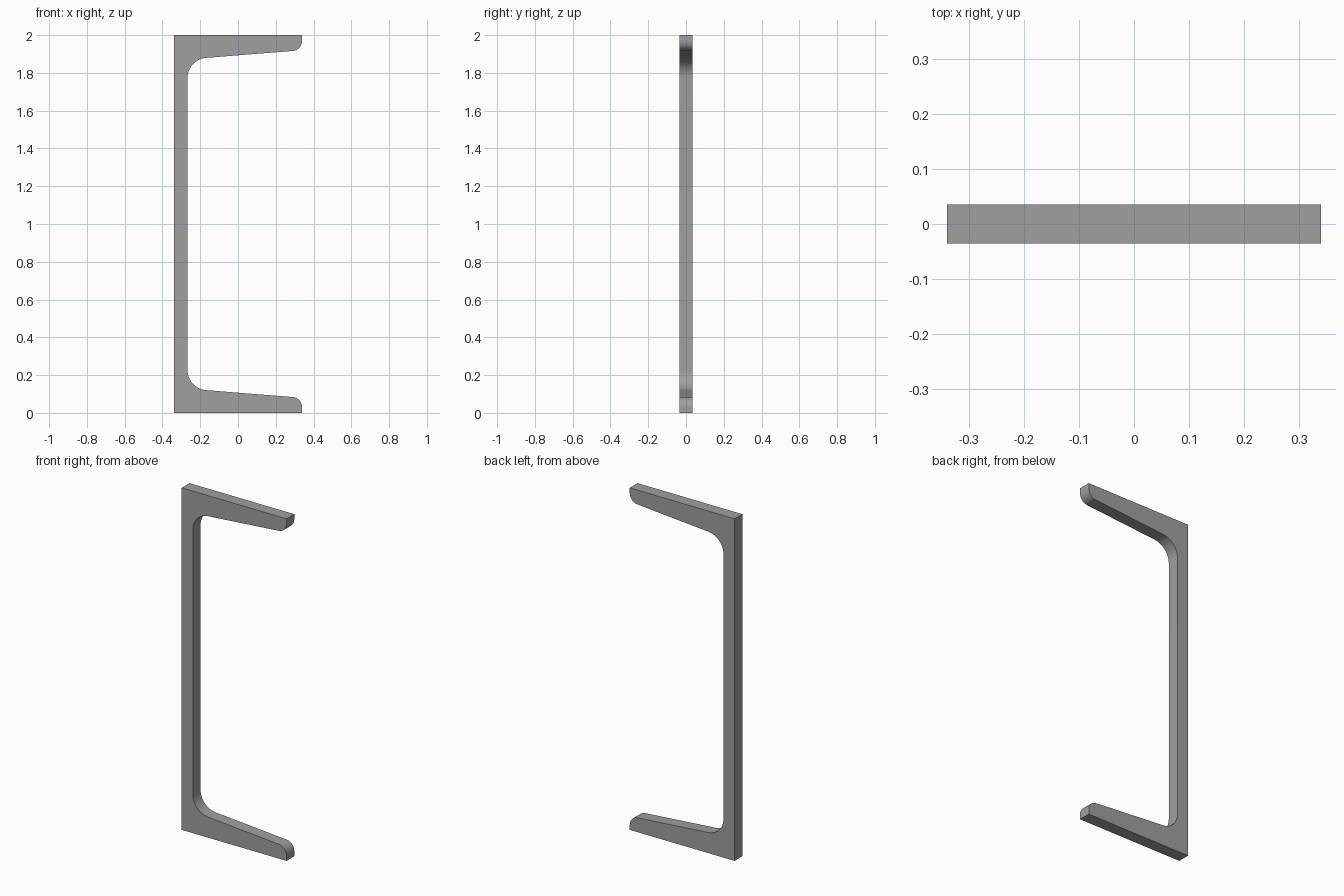
import bpy, bmesh, math
from mathutils import Vector

if "Cube" in bpy.data.objects:
    bpy.data.objects.remove(bpy.data.objects["Cube"])

HALF_W, DEPTH, WEB = 0.339, 0.0714, 0.0714
SLOPE, MID = 0.08, 0.107          # flange taper and thickness at mid-width


def flange(x):
    return MID - SLOPE * x


def fillet(prev, corner, nxt, r, n=12):
    """Points of an arc rounding a corner."""
    p, c, q = Vector(prev), Vector(corner), Vector(nxt)
    a, b = (p - c).normalized(), (q - c).normalized()
    half = a.angle(b) / 2
    centre = c + (a + b).normalized() * (r / math.sin(half))
    u = c + a * (r / math.tan(half)) - centre
    v = c + b * (r / math.tan(half)) - centre
    w = u.angle(v)
    return [centre + (u * math.sin((1 - i / n) * w) + v * math.sin(i / n * w)) / math.sin(w)
            for i in range(n + 1)]


# Lower half of the channel outline, then mirrored about z = 1
toe = (HALF_W, flange(HALF_W))
xi = HALF_W * -1 + WEB
root = (xi, flange(xi))
lower = [Vector((-HALF_W, 0)), Vector((HALF_W, 0))]
lower += fillet((HALF_W, 0), toe, root, 0.0536)
lower += fillet(toe, root, (xi, 1), 0.107)
outline = lower + [Vector((p.x, 2 - p.y)) for p in reversed(lower)]

# Extrude the outline along y
bm = bmesh.new()
face = bm.faces.new([bm.verts.new((p.x, -DEPTH / 2, p.y)) for p in outline])
ext = bmesh.ops.extrude_face_region(bm, geom=[face], use_keep_orig=True)
bmesh.ops.translate(bm, vec=(0, DEPTH, 0),
                    verts=[g for g in ext["geom"] if isinstance(g, bmesh.types.BMVert)])
bmesh.ops.recalc_face_normals(bm, faces=bm.faces)
mesh = bpy.data.meshes.new("steel_channel")
bm.to_mesh(mesh)
bm.free()

channel = bpy.data.objects.new("steel_channel", mesh)
bpy.context.collection.objects.link(channel)
mat = bpy.data.materials.new("steel grey")
mat.diffuse_color = (0.35, 0.35, 0.35, 1)
mat.use_nodes = True
mat.node_tree.nodes["Principled BSDF"].inputs["Base Color"].default_value = mat.diffuse_color
mesh.materials.append(mat)

# Smooth fillets, sharp edges
bpy.context.view_layer.objects.active = channel
channel.select_set(True)
bpy.ops.object.shade_smooth_by_angle(angle=math.radians(30))
